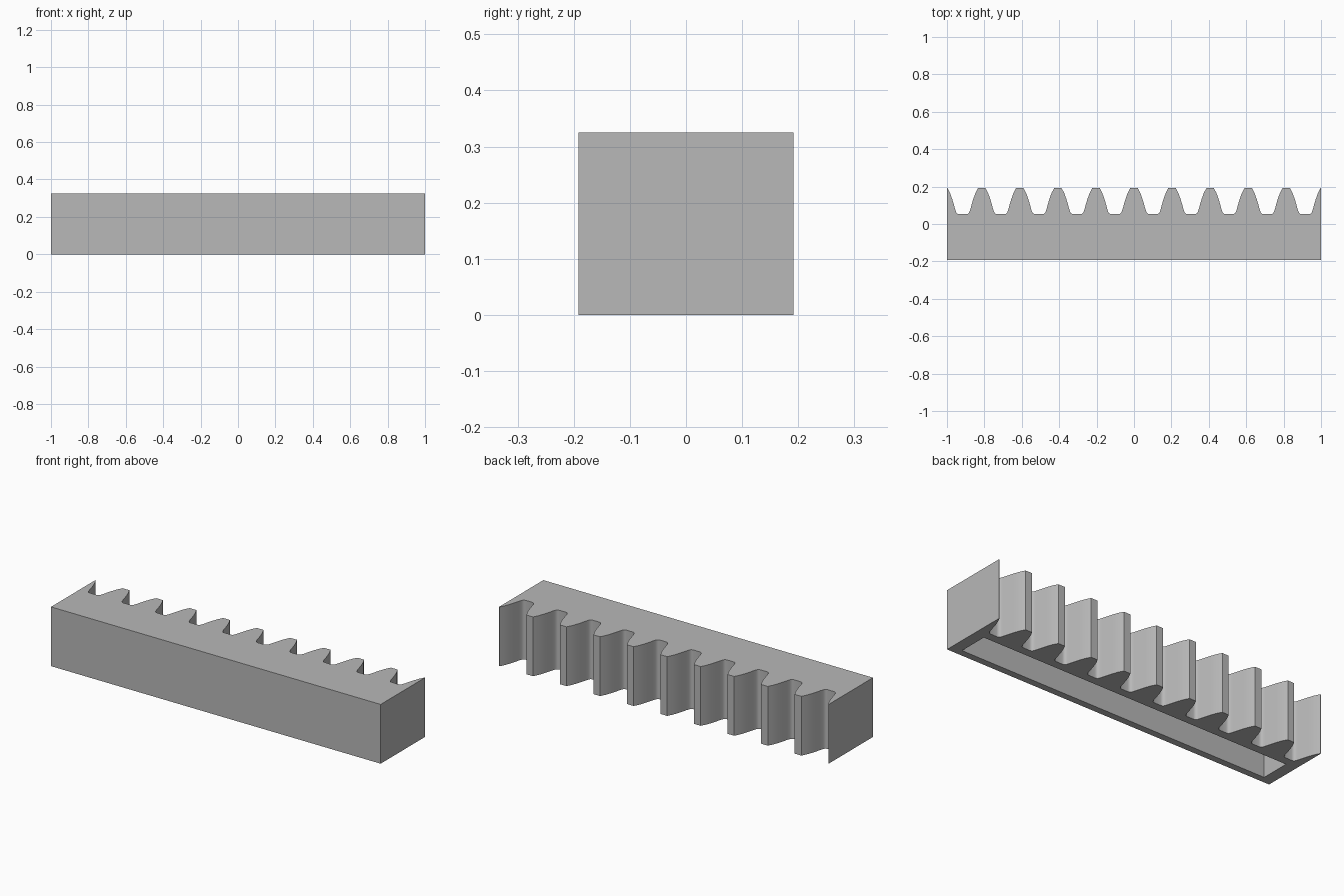
import bpy
import bmesh

if "Cube" in bpy.data.objects:
    bpy.data.objects.remove(bpy.data.objects["Cube"], do_unlink=True)

HEIGHT, FRONT, TIP = 0.325, -0.192, 0.192
PITCH, TEETH_EACH_SIDE = 0.2035, 5

# Single colour
grey = bpy.data.materials.new("machined grey")
grey.use_nodes = True
colour = (0.48, 0.48, 0.48, 1)
grey.diffuse_color = colour
grey.node_tree.nodes["Principled BSDF"].inputs["Base Color"].default_value = colour


def prism(name, outline, bottom, top):
    """Extrude a flat outline, given counter-clockwise, between two heights."""
    bm = bmesh.new()
    face = bm.faces.new([bm.verts.new((x, y, bottom)) for x, y in outline])
    up = bmesh.ops.extrude_face_region(bm, geom=[face])["geom"]
    bmesh.ops.translate(bm, vec=(0, 0, top - bottom),
                        verts=[v for v in up if isinstance(v, bmesh.types.BMVert)])
    if face.is_valid is False or len(bm.faces) < len(outline) + 2:
        bm.faces.new([v for v in bm.verts if v.co.z == bottom])
    bmesh.ops.recalc_face_normals(bm, faces=bm.faces)
    mesh = bpy.data.meshes.new(name)
    bm.to_mesh(mesh)
    bm.free()
    mesh.materials.append(grey)
    obj = bpy.data.objects.new(name, mesh)
    bpy.context.collection.objects.link(obj)
    return obj


# One tooth flank, from tip to root: offset from the tooth centre, depth position
flank = [(0.02, TIP), (0.034, 0.165), (0.045, 0.135), (0.054, 0.105), (0.06, 0.082),
         (0.065, 0.067), (0.069, 0.059), (0.075, 0.0545), (0.083, 0.053)]
tooth = [(dx, y) for dx, y in reversed(flank)] + [(-dx, y) for dx, y in flank]

# Toothed bar, with the end teeth cut off flush
outline = [(-1, FRONT), (1, FRONT), (1, TIP)]
for k in range(TEETH_EACH_SIDE, -TEETH_EACH_SIDE - 1, -1):
    outline += [(k * PITCH + dx, y) for dx, y in tooth if abs(k * PITCH + dx) < 1]
outline.append((-1, TIP))
rack = prism("toothed_rack", outline, 0, HEIGHT)

# Pocket hollowed out from below
x, back, front = 0.938, 0.007, -0.155
pocket = prism("pocket_cutter", [(-x, front), (x, front), (x, back), (-x, back)], -0.1, 0.275)
pocket.hide_render = True
cut = rack.modifiers.new("pocket", "BOOLEAN")
cut.operation = "DIFFERENCE"
cut.solver = "EXACT"
cut.object = pocket

bpy.ops.object.select_all(action="DESELECT")
rack.select_set(True)
bpy.context.view_layer.objects.active = rack
bpy.ops.object.modifier_apply(modifier=cut.name)
bpy.data.objects.remove(pocket, do_unlink=True)
bpy.ops.object.shade_smooth_by_angle(angle=0.55)
